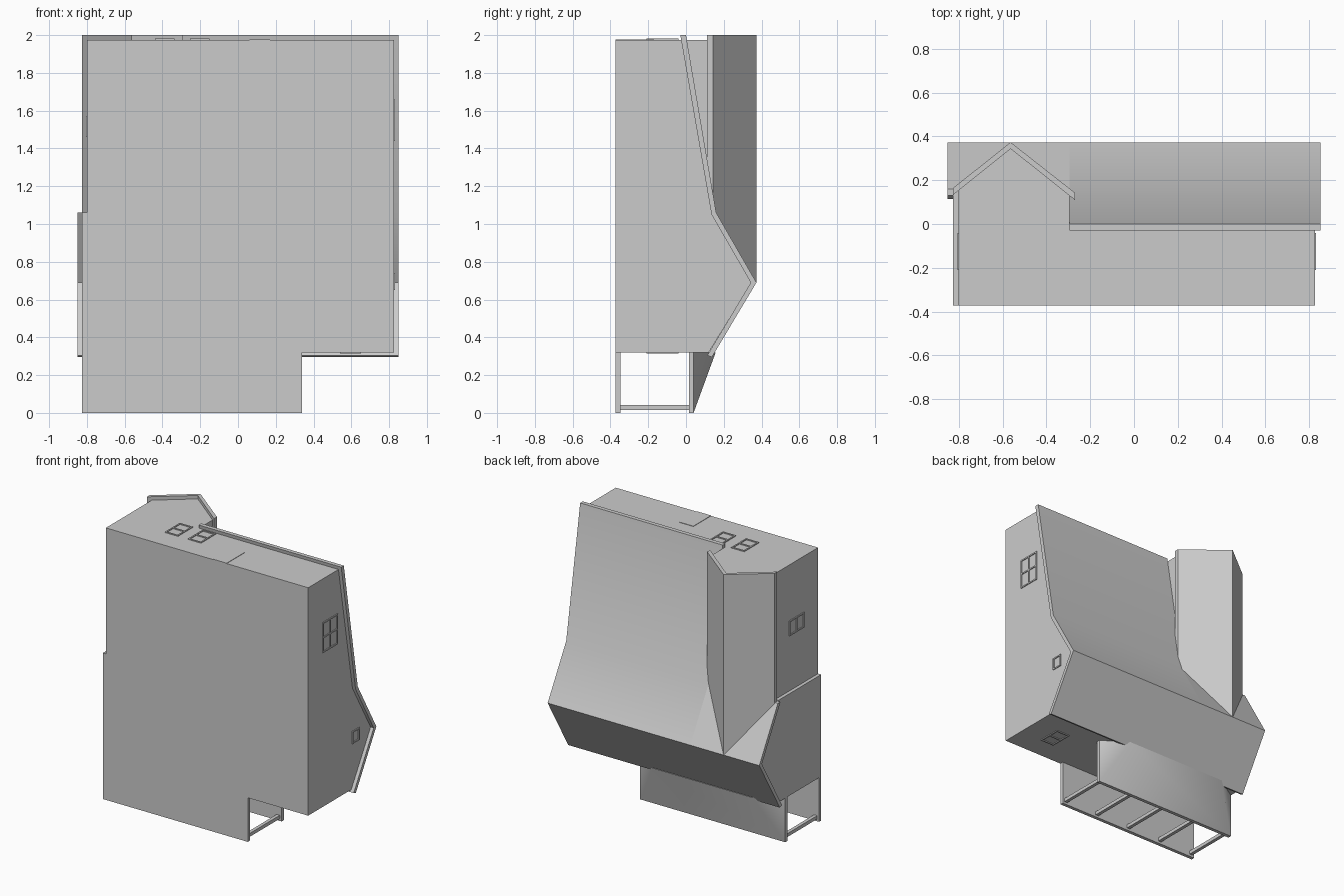
import bpy, bmesh, math
from mathutils import Vector

cube = bpy.data.objects.get("Cube")
if cube:
    bpy.data.objects.remove(cube, do_unlink=True)

GREY = (0.6, 0.6, 0.6, 1)
mat = bpy.data.materials.new("plain grey")
mat.use_nodes = True
mat.diffuse_color = GREY
mat.node_tree.nodes["Principled BSDF"].inputs["Base Color"].default_value = GREY


def finish(name, bm, smooth=False):
    bmesh.ops.recalc_face_normals(bm, faces=bm.faces)
    mesh = bpy.data.meshes.new(name)
    bm.to_mesh(mesh)
    bm.free()
    mesh.materials.append(mat)
    obj = bpy.data.objects.new(name, mesh)
    bpy.context.collection.objects.link(obj)
    if smooth:
        bpy.ops.object.select_all(action='DESELECT')
        obj.select_set(True)
        bpy.context.view_layer.objects.active = obj
        bpy.ops.object.shade_smooth_by_angle(angle=math.radians(40))
    return obj


def prism(name, profile, axis, start, end, smooth=False):
    """Extrude a (y, z) profile along x, or an (x, y) profile along z."""
    bm = bmesh.new()
    place = (lambda p: (start, *p)) if axis == 'x' else (lambda p: (*p, start))
    face = bm.faces.new([bm.verts.new(place(p)) for p in profile])
    out = bmesh.ops.extrude_face_region(bm, geom=[face])
    verts = [v for v in out["geom"] if isinstance(v, bmesh.types.BMVert)]
    step = end - start
    bmesh.ops.translate(bm, verts=verts,
                        vec=(step, 0, 0) if axis == 'x' else (0, 0, step))
    return finish(name, bm, smooth)


def add_box(bm, lo, hi):
    lo, hi = Vector(lo), Vector(hi)
    verts = bmesh.ops.create_cube(bm, size=1)["verts"]
    bmesh.ops.scale(bm, verts=verts, vec=hi - lo)
    bmesh.ops.translate(bm, verts=verts, vec=(lo + hi) / 2)


def box(name, lo, hi):
    bm = bmesh.new()
    add_box(bm, lo, hi)
    return finish(name, bm)


BASE = -0.373
LEFT, RIGHT = -0.825, 0.825
BACK, FRONT = 0.32, 1.975
WING_L, WING_R, WING_MID = -0.80, -0.295, -0.563

# House walls
prism("main_walls", [(BASE, BACK), (0.12, BACK), (0.345, 0.69), (0.137, 1.055),
                     (-0.02, FRONT), (BASE, FRONT)], 'x', WING_L, RIGHT)
prism("end_wall", [(BASE, BACK), (0.12, BACK), (0.345, 0.69), (0.137, 1.06),
                   (BASE, 1.06)], 'x', LEFT, WING_L)
prism("wing_walls", [(WING_L, BASE), (WING_R, BASE), (WING_R, 0.13),
                     (WING_MID, 0.347), (WING_L, 0.155)], 'z', 0.72, FRONT)

# Main roof: wide rear part and flared front slope beside the wing
prism("main_roof", [(0.0, 2.0), (0.16, 1.06), (0.373, 0.69), (0.137, 0.295),
                    (0.113, 0.305), (0.343, 0.69), (0.135, 1.05), (-0.03, 2.0)],
      'x', WING_R, 0.85, True)
prism("main_roof_side", [(0.16, 1.06), (0.373, 0.69), (0.137, 0.295),
                         (0.113, 0.305), (0.343, 0.69), (0.13, 1.06)],
      'x', -0.85, WING_R, True)

# Wing gable roof
prism("wing_roof", [(LEFT, 0.165), (WING_MID, 0.373), (-0.27, 0.143),
                    (-0.27, 0.11), (WING_MID, 0.343), (LEFT, 0.133)],
      'z', 0.69, 2.0)

# Rear porch: deck, posts, ceiling and hipped roof
PORCH_R = 0.34
box("porch_deck", (LEFT, BASE, 0), (PORCH_R, -0.348, BACK))
box("porch_ceiling", (LEFT, 0.015, 0), (PORCH_R, 0.04, BACK))
posts = bmesh.new()
for i in range(5):
    x = LEFT + 0.015 + i * (PORCH_R - LEFT - 0.055) / 4
    add_box(posts, (x, -0.348, 0.016), (x + 0.025, 0.015, 0.041))
finish("porch_posts", posts)

hip = bmesh.new()
a, b, c, d, e, f = [hip.verts.new(p) for p in (
    (LEFT, 0.04, 0), (PORCH_R, 0.04, 0), (PORCH_R, 0.04, BACK),
    (LEFT, 0.04, BACK), (PORCH_R - 0.18, 0.157, BACK), (LEFT + 0.18, 0.157, BACK))]
for loop in ((a, b, e, f), (b, c, e), (a, f, d), (d, f, e, c), (a, d, c, b)):
    hip.faces.new(loop)
finish("porch_roof", hip, True)


def frame(name, axis, level, side, u, v, bars_u=0, bars_v=0, sill=True):
    """Thin frame on a wall; u runs along the wall, v runs along y."""
    bm = bmesh.new()
    w, depth = 0.01, 0.006
    lo, hi = sorted((level, level + side * depth))

    def strip(u0, u1, v0, v1):
        if axis == 'x':
            add_box(bm, (lo, v0, u0), (hi, v1, u1))
        else:
            add_box(bm, (u0, v0, lo), (u1, v1, hi))

    for u0 in [u[0], u[1] - w] + ([(u[0] + u[1] - w) / 2] if bars_u else []):
        strip(u0, u0 + w, v[0], v[1])
    rows = [v[1] - w] + ([v[0]] if sill else [])
    for v0 in rows + ([(v[0] + v[1] - w) / 2] if bars_v else []):
        strip(u[0], u[1], v0, v0 + w)
    finish(name, bm)


# Windows and door
SPAN = (-0.21, -0.04)
frame("front_window_a", 'z', FRONT, 1, (-0.44, -0.335), SPAN, bars_v=1)
frame("front_window_b", 'z', FRONT, 1, (-0.255, -0.15), SPAN, bars_v=1)
frame("rear_window", 'z', BACK, -1, (0.54, 0.65), SPAN, bars_v=1)
frame("wing_window", 'x', WING_L, -1, (1.46, 1.57), SPAN, bars_v=1)
frame("side_window", 'x', RIGHT, 1, (1.44, 1.66), SPAN, bars_u=1, bars_v=1)
frame("attic_window", 'x', RIGHT, 1, (0.65, 0.74), (0.13, 0.21))
box("door", (0.06, BASE, FRONT), (0.17, -0.17, FRONT + 0.003))
